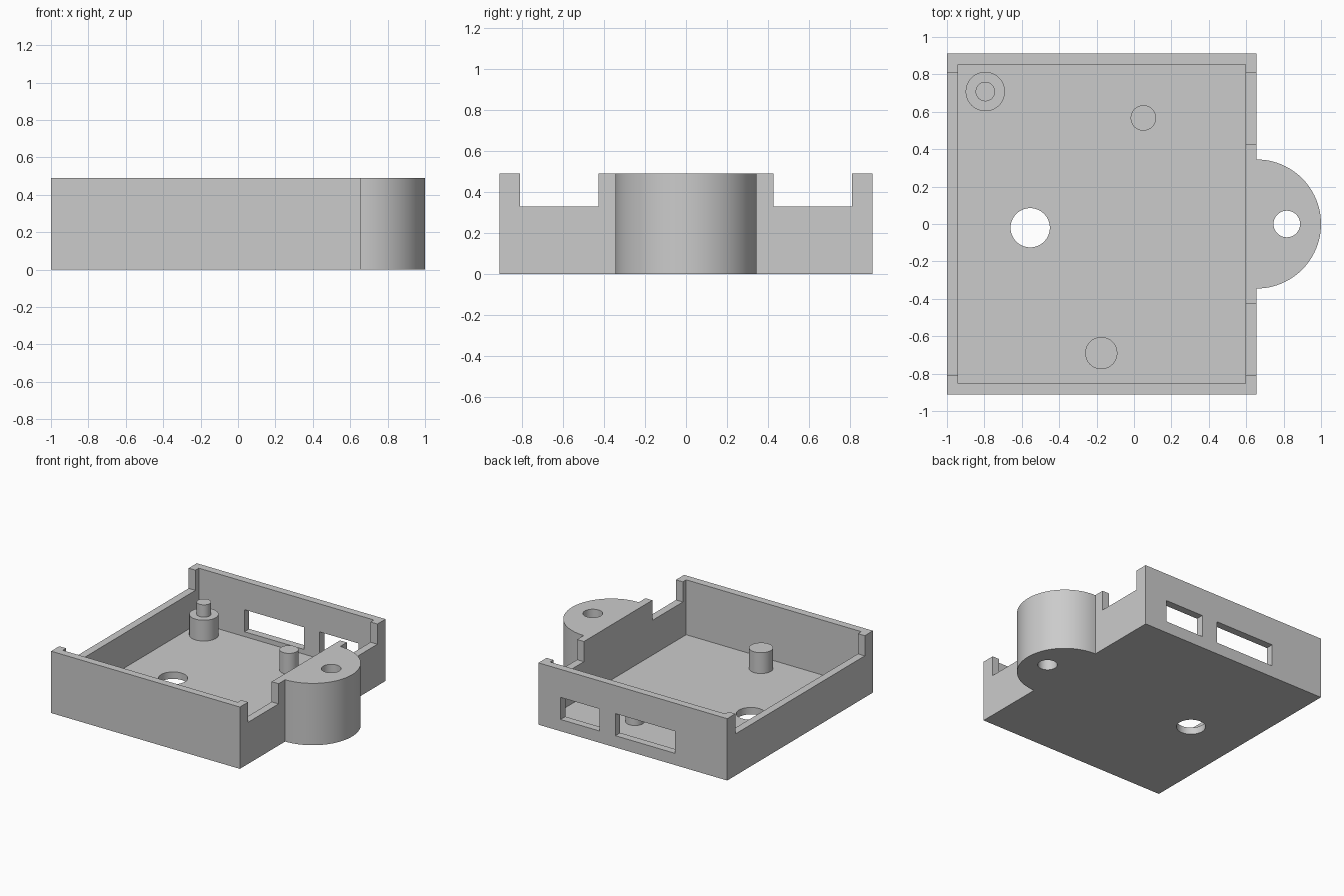
import bpy, bmesh, math

cube = bpy.data.objects.get("Cube")
if cube:
    bpy.data.objects.remove(cube, do_unlink=True)

grey = bpy.data.materials.new("plain grey plastic")
grey.use_nodes = True
COLOUR = (0.6, 0.6, 0.6, 1)
grey.diffuse_color = COLOUR
grey.node_tree.nodes["Principled BSDF"].inputs["Base Color"].default_value = COLOUR

# Main dimensions
LEFT, RIGHT, DEPTH = -1.0, 0.655, 0.912
WALL, FLOOR, HEIGHT = 0.06, 0.055, 0.49
LUG_RADIUS = 0.345


def prism(name, outline, z0, z1):
    """Extrude a closed xy outline between two heights."""
    bm = bmesh.new()
    base = bm.faces.new([bm.verts.new((x, y, z0)) for x, y in outline])
    top = bmesh.ops.extrude_face_region(bm, geom=[base])["geom"]
    verts = [v for v in top if isinstance(v, bmesh.types.BMVert)]
    bmesh.ops.translate(bm, verts=verts, vec=(0, 0, z1 - z0))
    bmesh.ops.recalc_face_normals(bm, faces=bm.faces)
    mesh = bpy.data.meshes.new(name)
    bm.to_mesh(mesh)
    bm.free()
    mesh.materials.append(grey)
    obj = bpy.data.objects.new(name, mesh)
    bpy.context.collection.objects.link(obj)
    return obj


def block(name, x0, x1, y0, y1, z0, z1):
    return prism(name, [(x0, y0), (x1, y0), (x1, y1), (x0, y1)], z0, z1)


def arc(x, y, radius, start, end, steps):
    angles = [start + (end - start) * i / steps for i in range(steps + 1)]
    return [(x + radius * math.cos(a), y + radius * math.sin(a)) for a in angles]


def cylinder(name, x, y, radius, z0, z1):
    return prism(name, arc(x, y, radius, 0, math.tau, 64)[:-1], z0, z1)


def activate(obj):
    bpy.ops.object.select_all(action="DESELECT")
    obj.select_set(True)
    bpy.context.view_layer.objects.active = obj


def cut(target, cutter):
    cutter.hide_render = True
    mod = target.modifiers.new("cut", "BOOLEAN")
    mod.operation, mod.solver, mod.object = "DIFFERENCE", "EXACT", cutter
    activate(target)
    bpy.ops.object.modifier_apply(modifier=mod.name)
    bpy.data.objects.remove(cutter, do_unlink=True)


def smooth(obj):
    activate(obj)
    bpy.ops.object.shade_smooth_by_angle(angle=math.radians(30))


# Tray body with the rounded mounting lug on its side
outline = [(LEFT, DEPTH), (LEFT, -DEPTH), (RIGHT, -DEPTH)]
outline += arc(RIGHT, 0, LUG_RADIUS, -math.pi / 2, math.pi / 2, 48)
outline += [(RIGHT, DEPTH)]
tray = prism("tray", outline, 0, HEIGHT)

# Inside space
cut(tray, block("cavity", LEFT + WALL, RIGHT - WALL, WALL - DEPTH, DEPTH - WALL, FLOOR, 1))

# Lowered rims: one long on the left wall, two short beside the lug
NOTCH_Z, NOTCH_END, NOTCH_START = 0.33, 0.81, 0.428
cut(tray, block("long_notch", LEFT - 0.1, LEFT + 0.1, -NOTCH_END, NOTCH_END, NOTCH_Z, 1))
for side in (-1, 1):
    y0, y1 = sorted((side * NOTCH_START, side * NOTCH_END))
    cut(tray, block("short_notch", RIGHT - 0.1, RIGHT + 0.1, y0, y1, NOTCH_Z, 1))

# Connector windows in the back wall
for x0, x1 in ((-0.54, -0.02), (0.12, 0.46)):
    cut(tray, block("window", x0, x1, DEPTH - 0.1, DEPTH + 0.1, 0.093, 0.268))

# Through holes in the floor and the lug
cut(tray, cylinder("floor_hole", -0.555, -0.02, 0.105, -0.1, 1))
cut(tray, cylinder("lug_hole", 0.817, 0, 0.071, -0.1, 1))
smooth(tray)

# Support posts and the locating pin, sunk slightly into the floor
POST_TOP, SUNK = 0.22, 0.03
for name, x, y, radius, z0, z1 in (
    ("corner_post", -0.795, 0.708, 0.105, SUNK, POST_TOP),
    ("corner_pin", -0.795, 0.708, 0.052, POST_TOP - SUNK, 0.317),
    ("back_post", 0.05, 0.567, 0.068, SUNK, POST_TOP),
    ("front_post", -0.175, -0.69, 0.086, SUNK, POST_TOP),
):
    smooth(cylinder(name, x, y, radius, z0, z1))
